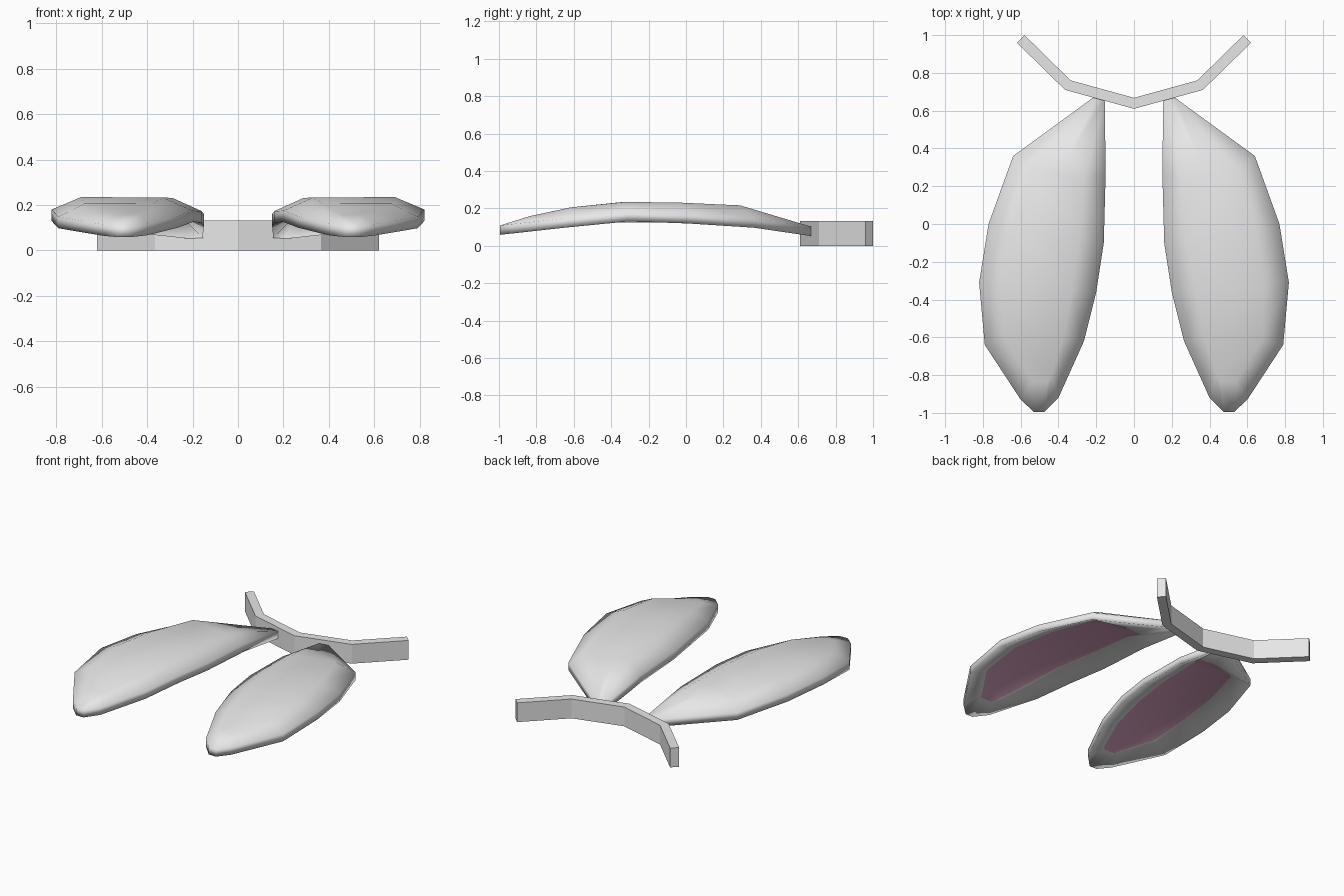
import bpy, bmesh
from mathutils import Vector

if "Cube" in bpy.data.objects:
    bpy.data.objects.remove(bpy.data.objects["Cube"])


def material(name, rgb):
    m = bpy.data.materials.new(name)
    m.diffuse_color = (*rgb, 1)
    m.use_nodes = True
    m.node_tree.nodes["Principled BSDF"].inputs["Base Color"].default_value = m.diffuse_color
    return m


GREY = material("light grey", (0.8, 0.8, 0.8))
PLUM = material("dusty plum", (0.72, 0.38, 0.56))


def finish(bm, name, mats):
    bmesh.ops.recalc_face_normals(bm, faces=bm.faces)
    me = bpy.data.meshes.new(name)
    bm.to_mesh(me)
    bm.free()
    for m in mats:
        me.materials.append(m)
    ob = bpy.data.objects.new(name, me)
    bpy.context.collection.objects.link(ob)
    return ob


def profile(pts, y):
    """Piecewise linear height along y."""
    for (a, za), (b, zb) in zip(pts, pts[1:]):
        if y <= b:
            t = max(0, (y - a) / (b - a))
            return za + (zb - za) * t
    return pts[-1][1]


# Pad outline, paired outer and inner points from root to tip
OUTER = [(.215, .67), (.64, .36), (.77, 0), (.82, -.31), (.79, -.64), (.60, -.93), (.53, -.995)]
INNER = [(.155, .66), (.15, .27), (.16, -.10), (.20, -.36), (.265, -.62), (.40, -.92), (.475, -.995)]
TOP = [(-1, .11), (-.92, .14), (-.62, .205), (-.33, .235), (0, .23), (.29, .216), (.67, .10)]
BOTTOM = [(-1, .058), (-.62, .10), (-.31, .13), (0, .12), (.25, .113), (.67, .052)]
CENTRE = Vector((.48, -.2))
# Inner ring: pull towards the centre and width scale at each station
PULL = [.36, .1, .03, 0, .05, .17, .2]
WIDTH = [1.8, .58, .58, .58, .58, .6, 1.6]


def pad(name, side):
    bm = bmesh.new()

    def ring(inner, height):
        out, inn = [], []
        for o, i, pull, w in zip(OUTER, INNER, PULL, WIDTH):
            o, i = Vector(o), Vector(i)
            mid = (o + i) / 2
            for p, row in ((o, out), (i, inn)):
                q = mid.lerp(CENTRE, pull) + (p - mid) * w if inner else p
                row.append(bm.verts.new((side * q.x, q.y, height(q.y))))
        return out, inn

    # a thin shell: recessed floor, rim edges, raised crown
    floor = ring(True, lambda y: profile(TOP, y) - .055)
    low = ring(False, lambda y: profile(BOTTOM, y))
    high = ring(False, lambda y: profile(BOTTOM, y) + .05)
    crown = ring(True, lambda y: profile(TOP, y))
    # caps
    for (a, b), mat in ((floor, 1), (crown, 0)):
        for k in range(len(a) - 1):
            f = bm.faces.new((a[k], a[k + 1], b[k + 1], b[k]))
            f.material_index = mat
    # bands between the rings
    loops = [a + b[::-1] for a, b in (floor, low, high, crown)]
    for p, q in zip(loops, loops[1:]):
        n = len(p)
        for k in range(n):
            j = (k + 1) % n
            bm.faces.new((p[k], p[j], q[j], q[k]))
    for f in bm.faces:
        f.smooth = True
    return finish(bm, name, (GREY, PLUM))


pad("right_pad", 1)
pad("left_pad", -1)

# Bent bar behind the pads, extruded upward
front = [(-.62, .96), (-.365, .71), (0, .61), (.365, .71), (.62, .96)]
back = [(-.58, 1), (-.335, .76), (0, .668), (.335, .76), (.58, 1)]
bm = bmesh.new()
f = [bm.verts.new((x, y, 0)) for x, y in front]
b = [bm.verts.new((x, y, 0)) for x, y in back]
faces = [bm.faces.new((f[k], f[k + 1], b[k + 1], b[k])) for k in range(4)]
ext = bmesh.ops.extrude_face_region(bm, geom=faces, use_keep_orig=True)
bmesh.ops.translate(bm, vec=(0, 0, .132),
                    verts=[v for v in ext["geom"] if isinstance(v, bmesh.types.BMVert)])
finish(bm, "bent_bar", (GREY,))
